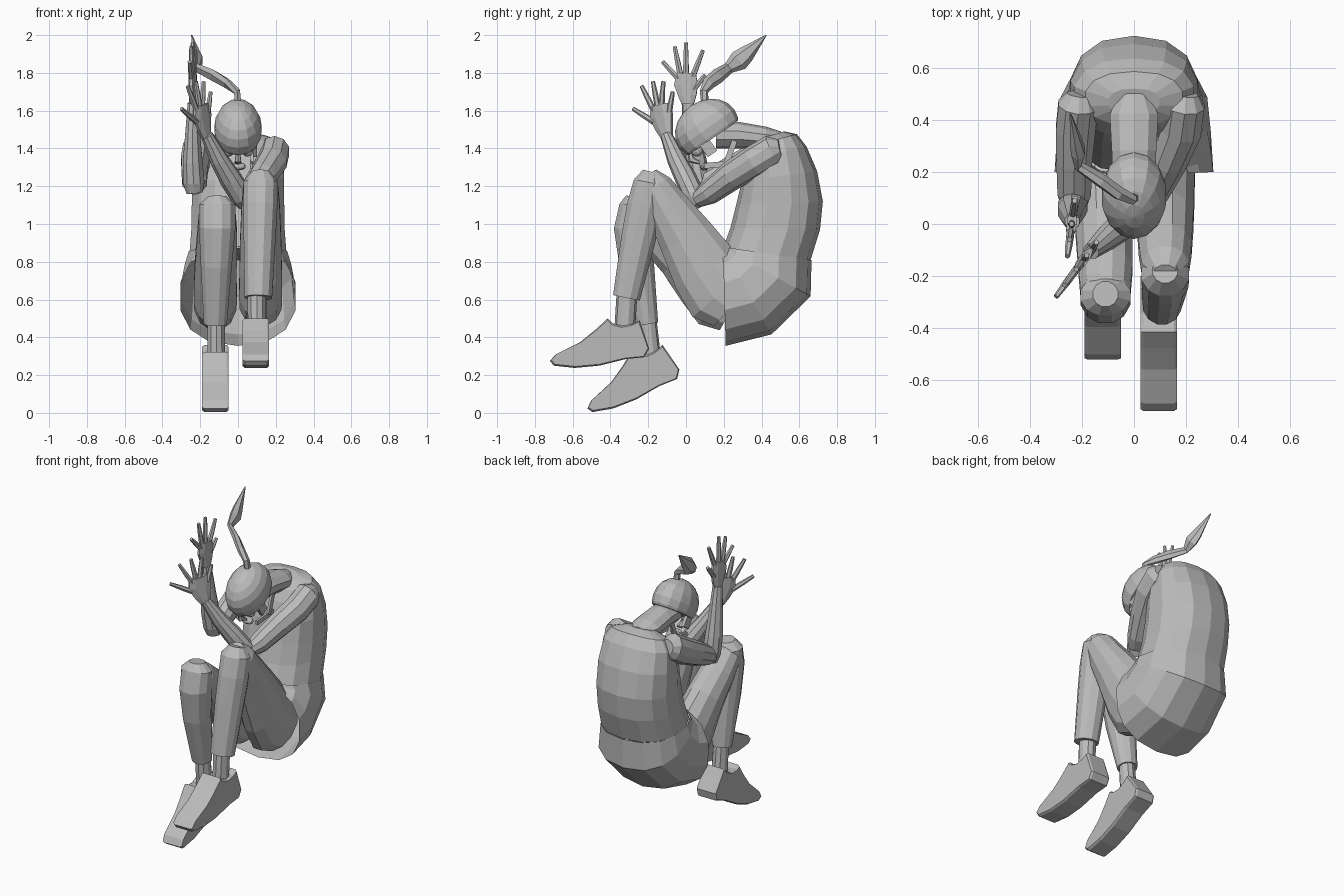
import bpy, bmesh, math
from mathutils import Vector, Matrix

clay = bpy.data.materials.new("clay grey")
clay.diffuse_color = (0.5, 0.5, 0.5, 1)


def finish(name, bm):
    bmesh.ops.recalc_face_normals(bm, faces=bm.faces[:])
    me = bpy.data.meshes.new(name)
    bm.to_mesh(me)
    bm.free()
    me.materials.append(clay)
    ob = bpy.data.objects.new(name, me)
    bpy.context.collection.objects.link(ob)
    return ob


def loft(bm, rings, n, power=1.0, caps=True):
    """Skin a list of (centre, u, v) rings."""
    loops = []
    for c, u, v in rings:
        loop = []
        for i in range(n):
            a = 2 * math.pi * (i + 0.5) / n
            ca, sa = math.cos(a), math.sin(a)
            ca = math.copysign(abs(ca) ** power, ca)
            sa = math.copysign(abs(sa) ** power, sa)
            loop.append(bm.verts.new(c + u * ca + v * sa))
        loops.append(loop)
    for a, b in zip(loops, loops[1:]):
        for i in range(n):
            j = (i + 1) % n
            bm.faces.new((a[i], a[j], b[j], b[i]))
    if caps:
        bm.faces.new(loops[0])
        bm.faces.new(loops[-1])


def tube(bm, pts, n=10, ref=(1, 0, 0)):
    """Tube through points (x, y, z, radius along ref, radius across)."""
    P = [Vector(p[:3]) for p in pts]
    ref = Vector(ref).normalized()
    rings = []
    for i, p in enumerate(pts):
        t = (P[min(i + 1, len(P) - 1)] - P[max(i - 1, 0)]).normalized()
        u = (ref - t * ref.dot(t)).normalized()
        rings.append((P[i], u * p[3], t.cross(u) * p[-1]))
    loft(bm, rings, n)


def limb(name, pts, n=10, ref=(1, 0, 0)):
    bm = bmesh.new()
    tube(bm, pts, n, ref)
    return finish(name, bm)


def body(name, rows, n, caps):
    """Rings from side profile rows (front y, z, back y, z, half width)."""
    bm = bmesh.new()
    rings = []
    for fy, fz, by, bz, w in rows:
        f, b = Vector((0, fy, fz)), Vector((0, by, bz))
        rings.append(((f + b) / 2, Vector((w, 0, 0)), (b - f) / 2 * 1.02))
    loft(bm, rings, n, 0.85, caps)
    return finish(name, bm)


# curled torso and hips
body("torso", [(.20, .87, .655, .81, .262), (.24, .98, .705, .97, .252),
               (.27, 1.10, .72, 1.12, .25), (.30, 1.23, .69, 1.28, .25),
               (.34, 1.35, .635, 1.41, .235), (.38, 1.42, .585, 1.475, .19),
               (.42, 1.46, .52, 1.49, .10)], 14, True)
body("hips", [(.19, .88, .66, .81, .267), (.19, .88, .655, .62, .288),
              (.19, .88, .45, .42, .302), (.195, .875, .21, .36, .312)], 14, False)

# neck
limb("neck", [(0, .50, 1.45, .06, .04), (0, .42, 1.455, .098, .06),
              (0, .28, 1.47, .09, .07), (0, .16, 1.47, .085, .07)])

# skull cap: tilted ellipsoid with the lower part cut away
bm = bmesh.new()
bmesh.ops.create_uvsphere(bm, u_segments=14, v_segments=10, radius=1)
bmesh.ops.scale(bm, vec=(.127, .178, .148), verts=bm.verts)
cut = bmesh.ops.bisect_plane(bm, geom=bm.verts[:] + bm.edges[:] + bm.faces[:],
                             plane_co=(0, 0, -.06), plane_no=(0, 0, -1), clear_outer=True)
bmesh.ops.holes_fill(bm, edges=[e for e in cut["geom_cut"] if isinstance(e, bmesh.types.BMEdge)])
bmesh.ops.transform(bm, verts=bm.verts, matrix=Matrix.Translation((0, .11, 1.505)) @ Matrix.Rotation(math.radians(35), 4, 'X'))
finish("skull_cap", bm)


def blob(name, loc, size, tilt=35, ball=False):
    bm = bmesh.new()
    if ball:
        bmesh.ops.create_uvsphere(bm, u_segments=10, v_segments=6, radius=.5)
    else:
        bmesh.ops.create_cube(bm, size=1)
    bmesh.ops.scale(bm, vec=size, verts=bm.verts)
    bmesh.ops.transform(bm, verts=bm.verts, matrix=Matrix.Translation(loc) @ Matrix.Rotation(math.radians(tilt), 4, 'X'))
    return finish(name, bm)


# face details
for s, side in ((1, "left"), (-1, "right")):
    blob("eye_" + side, (s * .05, .06, 1.385), (.06, .06, .055), 35, True)
    blob("cheek_" + side, (s * .09, .12, 1.40), (.02, .06, .07))
    blob("jaw_" + side, (s * .07, .18, 1.315), (.015, .17, .03), 5)
    blob("jaw_hinge_" + side, (s * .075, .235, 1.38), (.015, .03, .13), -20)
limb("nose", [(0, .02, 1.38, .012, .012), (0, .03, 1.34, .018, .02), (0, .07, 1.325, .02, .01)], 6)
blob("mouth", (0, .10, 1.305), (.085, .05, .04), 35, True)

# ponytail
limb("ponytail", [(0, .10, 1.64, .02, .02), (-.005, .095, 1.70, .02, .022),
                  (-.06, .12, 1.745, .022, .035), (-.13, .17, 1.785, .022, .04),
                  (-.215, .225, 1.825, .016, .03), (-.215, .28, 1.865, .03, .055),
                  (-.225, .32, 1.90, .025, .045), (-.245, .425, 2.0, .003, .003)], 6)

# legs
limb("left_thigh", [(.12, .26, .58, .115, .17), (.12, .19, .645, .118, .215), (.12, .10, .76, .116, .19),
                    (.12, .00, .93, .112, .155), (.12, -.10, 1.09, .105, .12),
                    (.12, -.165, 1.20, .095, .095), (.12, -.20, 1.265, .05, .05)], 12)
limb("left_shin", [(.12, -.18, 1.275, .05, .05), (.12, -.195, 1.22, .095, .085), (.12, -.215, 1.10, .093, .10),
                   (.115, -.25, .93, .088, .095), (.108, -.315, .61, .075, .075)], 12)
limb("right_thigh", [(-.12, .26, .58, .115, .17), (-.12, .19, .62, .118, .20), (-.12, .09, .72, .116, .175),
                     (-.115, -.03, .84, .113, .14), (-.11, -.17, .96, .108, .11),
                     (-.11, -.26, 1.05, .10, .095), (-.11, -.31, 1.10, .055, .05)], 12)
limb("right_shin", [(-.11, -.27, 1.145, .05, .05), (-.11, -.275, 1.10, .10, .08), (-.11, -.285, .98, .10, .10),
                    (-.115, -.26, .78, .085, .095), (-.12, -.205, .47, .063, .06)], 12)
limb("left_ankle", [(.10, -.312, .64, .052, .055), (.10, -.325, .43, .05, .055)])
limb("right_ankle", [(-.115, -.205, .50, .048, .048), (-.115, -.185, .27, .05, .055)])

# shoes: one side profile, the right one tipped toe down about its heel
SHOE = [(-.72, .275), (-.69, .31), (-.56, .375), (-.48, .44), (-.415, .5), (-.39, .475),
        (-.34, .46), (-.285, .47), (-.245, .49), (-.195, .34), (-.22, .295),
        (-.32, .285), (-.46, .25), (-.59, .238), (-.70, .25)]


def shoe(name, x, tilt, heel):
    bm = bmesh.new()
    c, s = math.cos(math.radians(tilt)), math.sin(math.radians(tilt))
    sides = []
    for dx, inset in ((-.07, .93), (-.058, 1), (.058, 1), (.07, .93)):
        row = []
        for y, z in SHOE:
            y, z = -.44 + (y + .44) * (inset + .045 * (inset < 1)) + .195, .355 + (z - .355) * inset - .34
            row.append(bm.verts.new((x + dx, heel[0] + y * c - z * s, heel[1] + y * s + z * c)))
        sides.append(row)
    n = len(SHOE)
    for a, b in zip(sides, sides[1:]):
        for i in range(n):
            bm.faces.new((a[i], a[(i + 1) % n], b[(i + 1) % n], b[i]))
    bm.faces.new(sides[0])
    bm.faces.new(sides[-1])
    finish(name, bm)


shoe("left_shoe", .095, 0, (-.195, .34))
shoe("right_shoe", -.12, 16, (-.035, .23))

# arms
limb("left_upper_arm", [(.20, .50, 1.40, .05, .05), (.195, .46, 1.39, .08, .085), (.18, .36, 1.33, .082, .085),
                        (.13, .24, 1.255, .075, .078), (.07, .12, 1.165, .065, .065), (.04, .06, 1.13, .045, .045)])
limb("left_forearm", [(.04, .07, 1.10, .04, .04), (.02, .045, 1.145, .06, .058), (-.04, 0, 1.24, .06, .058),
                      (-.10, -.05, 1.34, .05, .05), (-.165, -.105, 1.47, .033, .032)])
limb("right_upper_arm", [(-.21, .50, 1.41, .05, .05), (-.215, .46, 1.40, .08, .085), (-.225, .36, 1.34, .08, .085),
                         (-.23, .24, 1.28, .072, .078), (-.23, .12, 1.22, .068, .065), (-.23, .07, 1.195, .05, .045)])
limb("right_forearm", [(-.23, .075, 1.165, .045, .04), (-.235, .07, 1.22, .06, .058), (-.24, .05, 1.33, .055, .06),
                       (-.24, .03, 1.47, .042, .05), (-.238, .01, 1.64, .03, .032)])


def hand(name, slope, x0, palm, fingers):
    """Open hand in the vertical plane x = x0 + slope * y."""
    bm = bmesh.new()
    at = lambda y, z: (x0 + slope * y, y, z)
    wide = (slope, 1, 0)
    tube(bm, [at(y, z) + (w, .02) for y, z, w in palm], 8, wide)
    for y0, z0, y1, z1 in fingers:
        tube(bm, [at(y0, z0) + (.017, .015), at((y0 + y1) / 2, (z0 + z1) / 2) + (.015, .014),
                  at(y1, z1) + (.011, .010)], 6, wide)
    finish(name, bm)


hand("right_hand", .13, -.24,
     [(.01, 1.63, .033), (.008, 1.68, .052), (0, 1.74, .068), (0, 1.80, .055)],
     [(-.04, 1.77, -.125, 1.86), (-.03, 1.79, -.06, 1.94), (0, 1.80, 0, 1.96),
      (.035, 1.78, .09, 1.92), (.04, 1.71, .1, 1.79)])
hand("left_hand", .74, -.093,
     [(-.10, 1.46, .037), (-.115, 1.51, .058), (-.13, 1.57, .078), (-.14, 1.63, .06)],
     [(-.17, 1.54, -.28, 1.61), (-.17, 1.60, -.235, 1.73), (-.15, 1.62, -.175, 1.755),
      (-.13, 1.62, -.12, 1.755), (-.09, 1.59, -.07, 1.70)])
